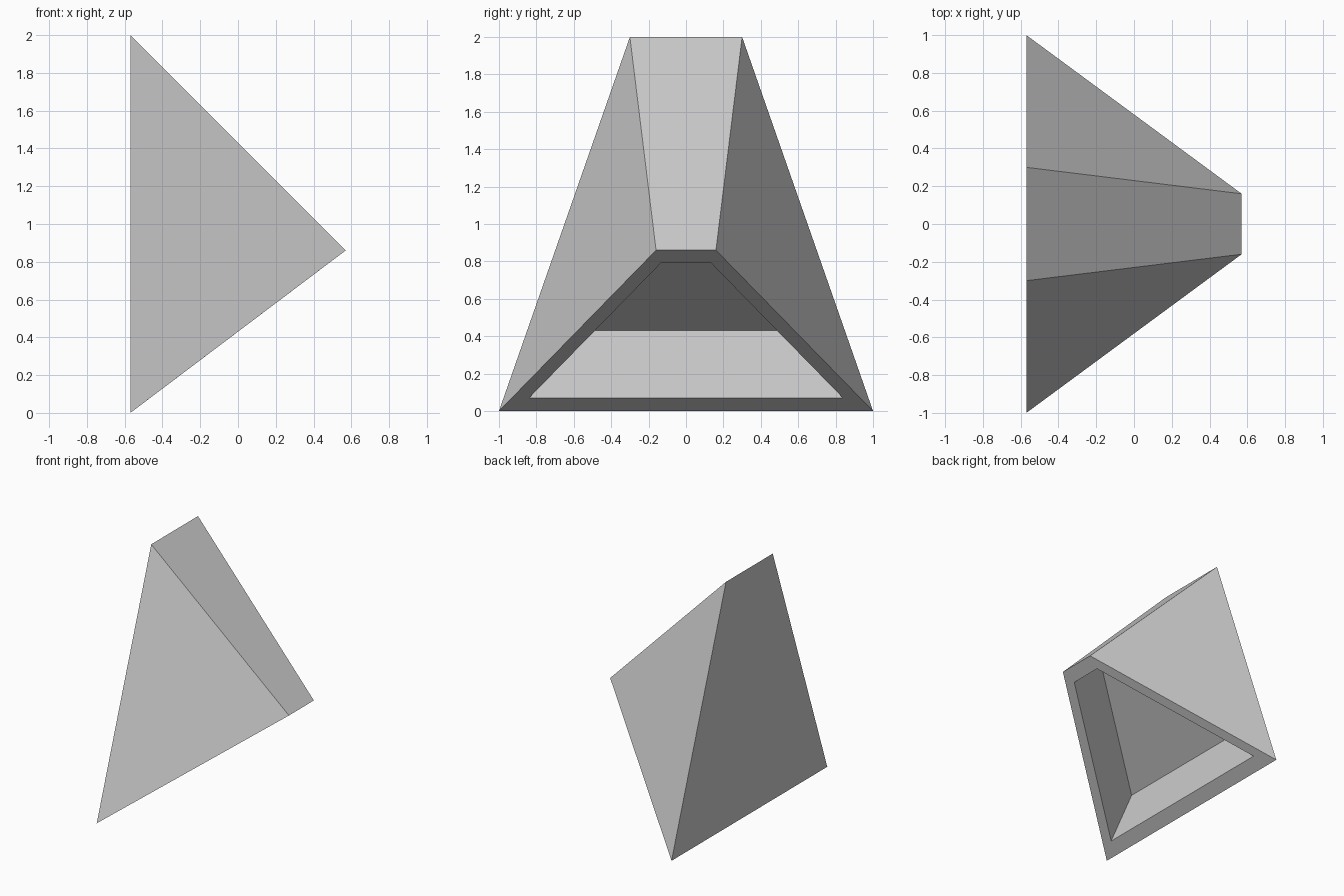
import bpy
import bmesh

if "Cube" in bpy.data.objects:
    bpy.data.objects.remove(bpy.data.objects["Cube"])

grey = bpy.data.materials.new("light grey")
grey.diffuse_color = (0.6, 0.6, 0.6, 1)
grey.use_nodes = True
grey.node_tree.nodes["Principled BSDF"].inputs["Base Color"].default_value = grey.diffuse_color


def trapezoid(bm, cx, cz, scale):
    """Sloped trapezoid: wide low edge at the back, narrow high edge in front."""
    pts = [(-0.57, -1, -0.43), (-0.57, 1, -0.43), (0.57, 0.16, 0.43), (0.57, -0.16, 0.43)]
    return [bm.verts.new((cx + x * scale, y * scale, cz + z * scale)) for x, y, z in pts]


def bridge(bm, a, b):
    for i in range(4):
        j = (i + 1) % 4
        bm.faces.new((a[i], a[j], b[j], b[i]))


bm = bmesh.new()

# Underside rim, recess opening and recess floor
outer = trapezoid(bm, 0, 0.43, 1)
opening = trapezoid(bm, 0, 0.43, 0.84)
recess = trapezoid(bm, -0.162, 0.727, 0.69)
bridge(bm, outer, opening)
bridge(bm, opening, recess)
bm.faces.new(recess)

# Wedge body rising to the top ridge
ridge = [bm.verts.new((-0.57, y, 2)) for y in (-0.3, 0.3)]
back_l, back_r, tip_r, tip_l = outer
bm.faces.new((back_l, back_r, ridge[1], ridge[0]))
bm.faces.new((tip_l, tip_r, ridge[1], ridge[0]))
bm.faces.new((back_l, tip_l, ridge[0]))
bm.faces.new((back_r, tip_r, ridge[1]))

bmesh.ops.recalc_face_normals(bm, faces=bm.faces)
mesh = bpy.data.meshes.new("hollow_wedge")
bm.to_mesh(mesh)
bm.free()
mesh.materials.append(grey)
bpy.context.collection.objects.link(bpy.data.objects.new("hollow_wedge", mesh))
